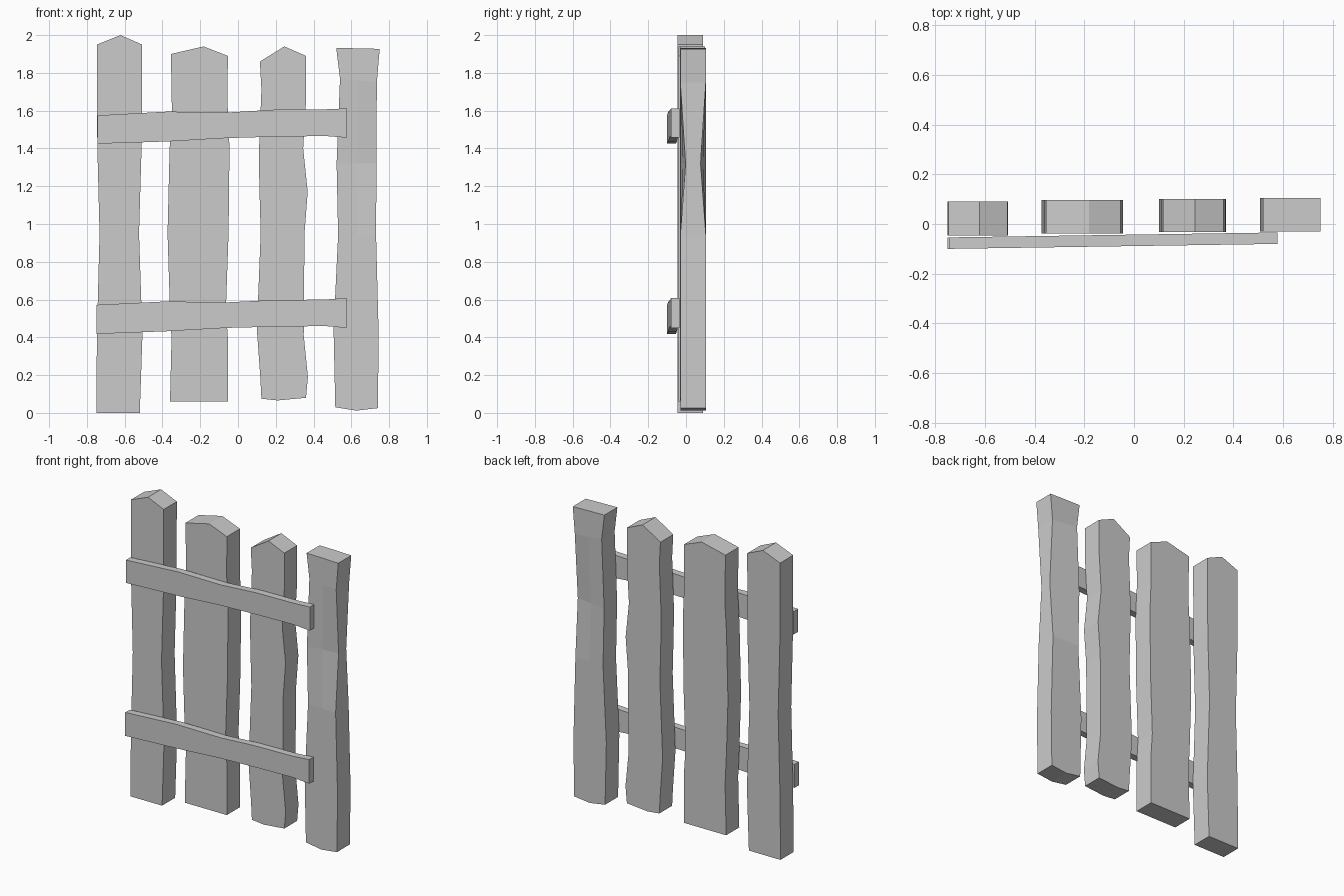
import bpy, bmesh


def loft(name, sections):
    """Skin a list of equal-sized closed sections and cap both ends."""
    bm = bmesh.new()
    rings = [[bm.verts.new(p) for p in s] for s in sections]
    n = len(rings[0])
    for a, b in zip(rings, rings[1:]):
        for i in range(n):
            j = (i + 1) % n
            bm.faces.new((a[i], a[j], b[j], b[i]))
    for ring in (rings[0], rings[-1]):
        if n == 6:  # split plank ends at the middle ridge
            bm.faces.new((ring[0], ring[1], ring[4], ring[5]))
            bm.faces.new((ring[1], ring[2], ring[3], ring[4]))
        else:
            bm.faces.new(ring)
    bmesh.ops.recalc_face_normals(bm, faces=bm.faces)
    mesh = bpy.data.meshes.new(name)
    bm.to_mesh(mesh)
    bm.free()
    obj = bpy.data.objects.new(name, mesh)
    bpy.context.collection.objects.link(obj)
    return obj


def plank(name, y0, y1, rows, bottom, top):
    """Rows are (left x, left z, right x, right z, right edge pinch)."""
    sections = []
    for k, (xl, zl, xr, zr, pinch) in enumerate(rows):
        xm, zm = (xl + xr) / 2, (zl + zr) / 2
        if k == 0:
            xm, zm = bottom
        elif k == len(rows) - 1:
            xm, zm = top
        h = pinch / 2
        sections.append([(xl, y0, zl), (xm, y0 + h, zm), (xr, y0 + pinch, zr),
                         (xr, y1 - pinch, zr), (xm, y1 - h, zm), (xl, y1, zl)])
    return loft(name, sections)


def rail(name, rows):
    """Rows are (x, bottom z, top z); the rail slants slightly in y."""
    sections = []
    for x, zb, zt in rows:
        y = -0.1 + 0.02 * (x + 0.75) / 1.33
        sections.append([(x, y, zb), (x, y + 0.046, zb),
                         (x, y + 0.046, zt), (x, y, zt)])
    return loft(name, sections)


# Upright planks, left to right
plank("plank_1", -0.046, 0.09, [
    (-0.75, 0, -0.52, 0, 0), (-0.747, 0.41, -0.506, 0.41, 0),
    (-0.733, 0.95, -0.524, 0.95, 0), (-0.745, 1.42, -0.51, 1.42, 0),
    (-0.747, 1.95, -0.508, 1.95, 0)], (-0.63, 0), (-0.622, 2.0))

plank("plank_2", -0.039, 0.097, [
    (-0.36, 0.06, -0.054, 0.06, 0), (-0.352, 0.39, -0.052, 0.37, 0),
    (-0.362, 0.6, -0.064, 0.55, 0), (-0.373, 0.95, -0.05, 0.95, 0),
    (-0.362, 1.4, -0.045, 1.4, 0), (-0.35, 1.6, -0.055, 1.63, 0),
    (-0.355, 1.9, -0.054, 1.89, 0)], (-0.2, 0.06), (-0.182, 1.94))

plank("plank_3", -0.033, 0.1, [
    (0.124, 0.075, 0.36, 0.08, 0), (0.118, 0.19, 0.37, 0.19, 0),
    (0.1, 0.44, 0.348, 0.41, 0), (0.12, 0.95, 0.352, 0.95, 0),
    (0.114, 1.17, 0.369, 1.17, 0), (0.11, 1.36, 0.345, 1.4, 0),
    (0.124, 1.71, 0.36, 1.65, 0), (0.116, 1.86, 0.36, 1.89, 0)],
    (0.21, 0.066), (0.245, 1.94))

plank("plank_4", -0.03, 0.105, [
    (0.515, 0.03, 0.74, 0.025, 0), (0.506, 0.44, 0.745, 0.4, 0),
    (0.53, 0.94, 0.731, 0.94, 0), (0.522, 1.32, 0.733, 1.32, 0.028),
    (0.54, 1.77, 0.735, 1.75, 0), (0.52, 1.932, 0.75, 1.927, 0)],
    (0.625, 0.012), (0.635, 1.93))

# Cross rails on the front
rail("upper_rail", [(-0.745, 1.425, 1.575), (-0.37, 1.437, 1.595),
                    (-0.06, 1.455, 1.59), (0.19, 1.462, 1.605),
                    (0.46, 1.466, 1.607), (0.578, 1.457, 1.612)])
rail("lower_rail", [(-0.75, 0.418, 0.572), (-0.38, 0.432, 0.59),
                    (-0.06, 0.45, 0.585), (0.18, 0.456, 0.597),
                    (0.46, 0.46, 0.6), (0.574, 0.45, 0.608)])
